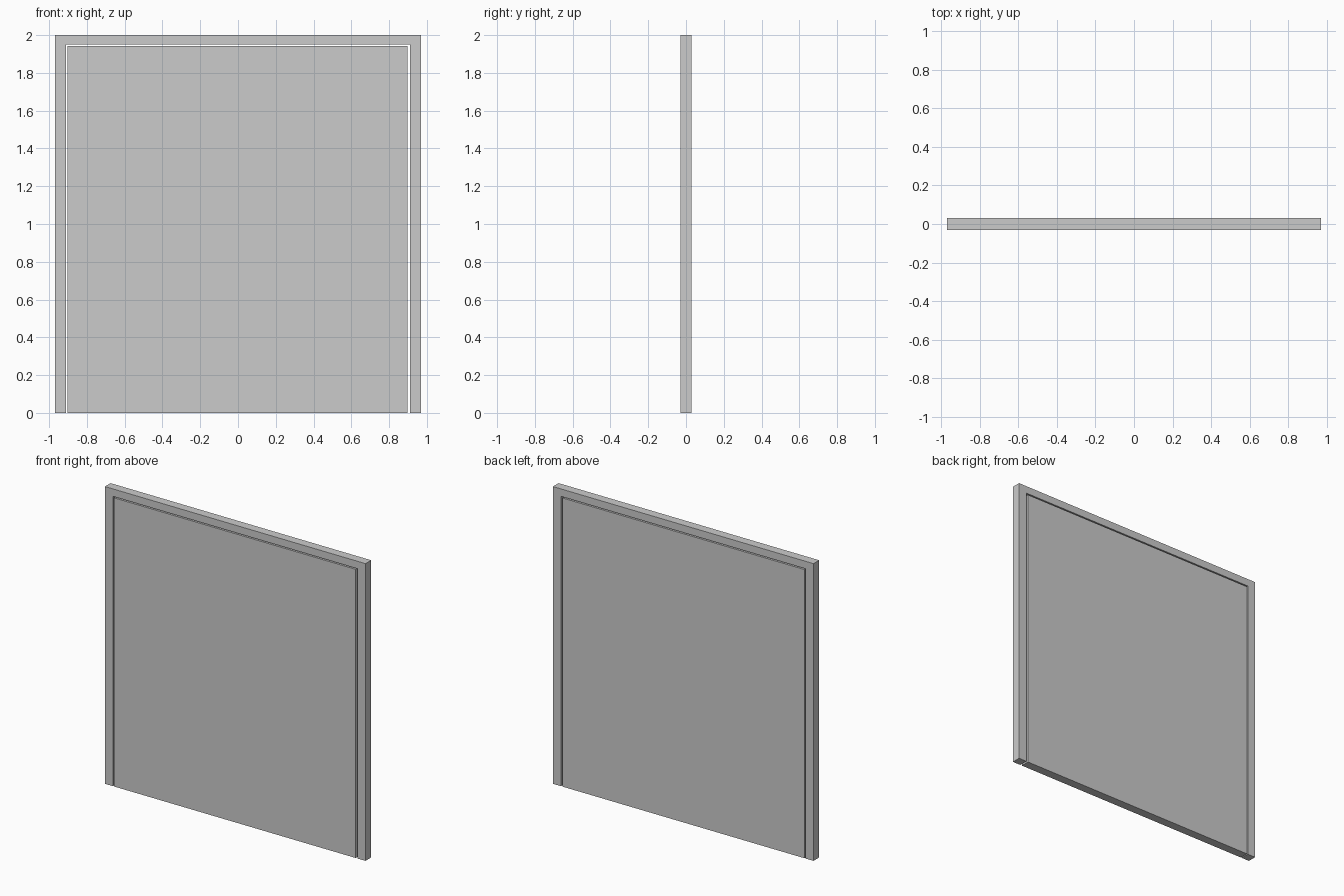
import bpy
import bmesh

if "Cube" in bpy.data.objects:
    bpy.data.objects.remove(bpy.data.objects["Cube"])

DEPTH = 0.06


def slab(name, outline):
    """Extrude an x-z outline through the depth, centred on y = 0."""
    bm = bmesh.new()
    face = bm.faces.new([bm.verts.new((x, -DEPTH / 2, z)) for x, z in outline])
    ext = bmesh.ops.extrude_face_region(bm, geom=[face])
    verts = [v for v in ext["geom"] if isinstance(v, bmesh.types.BMVert)]
    bmesh.ops.translate(bm, verts=verts, vec=(0, DEPTH, 0))
    bmesh.ops.recalc_face_normals(bm, faces=bm.faces)
    mesh = bpy.data.meshes.new(name)
    bm.to_mesh(mesh)
    bm.free()
    obj = bpy.data.objects.new(name, mesh)
    bpy.context.collection.objects.link(obj)
    return obj


# Door frame: two jambs and a head in one profile, open at the floor
W, H = 0.97, 2.0
IW, IH = 0.91, 1.95
slab("door_frame", [(-W, 0), (-W, H), (W, H), (W, 0),
                    (IW, 0), (IW, IH), (-IW, IH), (-IW, 0)])

# Two flush door leaves meeting at the middle seam
TOP = 1.942
for name, x0, x1 in (("left_door_leaf", -0.903, -0.001),
                     ("right_door_leaf", -0.001, 0.897)):
    slab(name, [(x0, 0), (x0, TOP), (x1, TOP), (x1, 0)])
